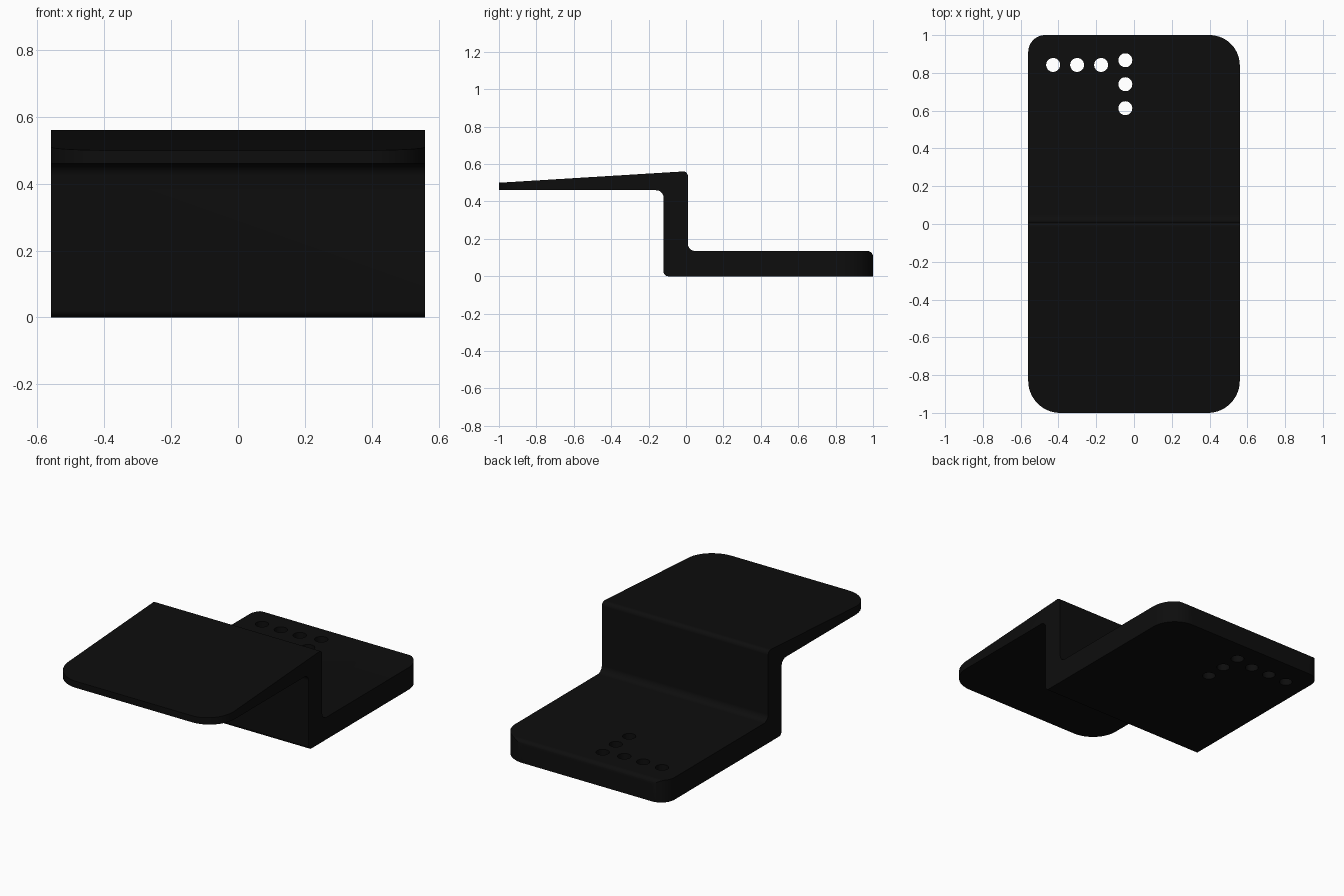
import bpy, bmesh, math
from mathutils import Vector

cube = bpy.data.objects.get("Cube")
if cube:
    bpy.data.objects.remove(cube, do_unlink=True)

black = bpy.data.materials.new("matte black")
black.use_nodes = True
colour = (0.004, 0.004, 0.004, 1)
black.diffuse_color = colour
black.node_tree.nodes["Principled BSDF"].inputs["Base Color"].default_value = colour


def fillet(corners, steps=12):
    """Round each (u, v, radius) corner of a closed outline."""
    out = []
    for i, (u, v, r) in enumerate(corners):
        p = Vector((u, v))
        if r == 0:
            out.append(p)
            continue
        a = (Vector(corners[i - 1][:2]) - p).normalized()
        b = (Vector(corners[(i + 1) % len(corners)][:2]) - p).normalized()
        half = a.angle(b) / 2
        centre = p + (a + b).normalized() * r / math.sin(half)
        start = p + a * r / math.tan(half) - centre
        end = p + b * r / math.tan(half) - centre
        sweep = start.angle_signed(end)
        for k in range(steps + 1):
            t = -sweep * k / steps
            c, s = math.cos(t), math.sin(t)
            out.append(centre + Vector((start.x * c - start.y * s,
                                        start.x * s + start.y * c)))
    return out


def prism(name, points, place, depth):
    """Extrude an outline; place maps a 2D point into space."""
    bm = bmesh.new()
    face = bm.faces.new([bm.verts.new(place(p)) for p in points])
    new = bmesh.ops.extrude_face_region(bm, geom=[face])["geom"]
    bmesh.ops.translate(bm, vec=depth,
                        verts=[g for g in new if isinstance(g, bmesh.types.BMVert)])
    bmesh.ops.recalc_face_normals(bm, faces=bm.faces)
    mesh = bpy.data.meshes.new(name)
    bm.to_mesh(mesh)
    bm.free()
    mesh.materials.append(black)
    obj = bpy.data.objects.new(name, mesh)
    bpy.context.collection.objects.link(obj)
    return obj


def cut(obj, cutter, operation):
    mod = obj.modifiers.new(operation.lower(), "BOOLEAN")
    mod.operation, mod.object, mod.solver = operation, cutter, "EXACT"
    bpy.context.view_layer.objects.active = obj
    bpy.ops.object.modifier_apply(modifier=mod.name)
    bpy.data.objects.remove(cutter, do_unlink=True)


# Stepped side profile: tapered upper shelf, riser and lower plate
side = [(-1, 0.46, 0), (-0.12, 0.46, 0.04), (-0.12, 0, 0.025), (1, 0, 0),
        (1, 0.135, 0.03), (0.01, 0.135, 0.04), (0.01, 0.562, 0.025), (-1, 0.5, 0)]
bracket = prism("stepped_bracket", fillet(side),
                lambda p: (-0.56, p.x, p.y), (1.12, 0, 0))

# Rounded plan outline, with one tighter corner at the back
plan = [(-0.56, -1, 0.17), (0.56, -1, 0.17), (0.56, 1, 0.16), (-0.56, 1, 0.09)]
outline = prism("plan_cutter", fillet(plan, 20),
                lambda p: (p.x, p.y, -0.1), (0, 0, 0.9))
cut(bracket, outline, "INTERSECT")

# Screw holes: a row of three and a column of three
holes = [(-0.428 + 0.127 * i, 0.842) for i in range(3)]
holes += [(-0.046, 0.867 - 0.127 * i) for i in range(3)]
for x, y in holes:
    ring = [Vector((x + 0.037 * math.cos(k * math.tau / 32),
                    y + 0.037 * math.sin(k * math.tau / 32))) for k in range(32)]
    drill = prism("hole_cutter", ring, lambda p: (p.x, p.y, -0.1), (0, 0, 0.4))
    cut(bracket, drill, "DIFFERENCE")

# Smooth the fillets, keep hard edges sharp
bpy.ops.object.select_all(action="DESELECT")
bracket.select_set(True)
bpy.context.view_layer.objects.active = bracket
bpy.ops.object.shade_smooth_by_angle(angle=math.radians(30))
